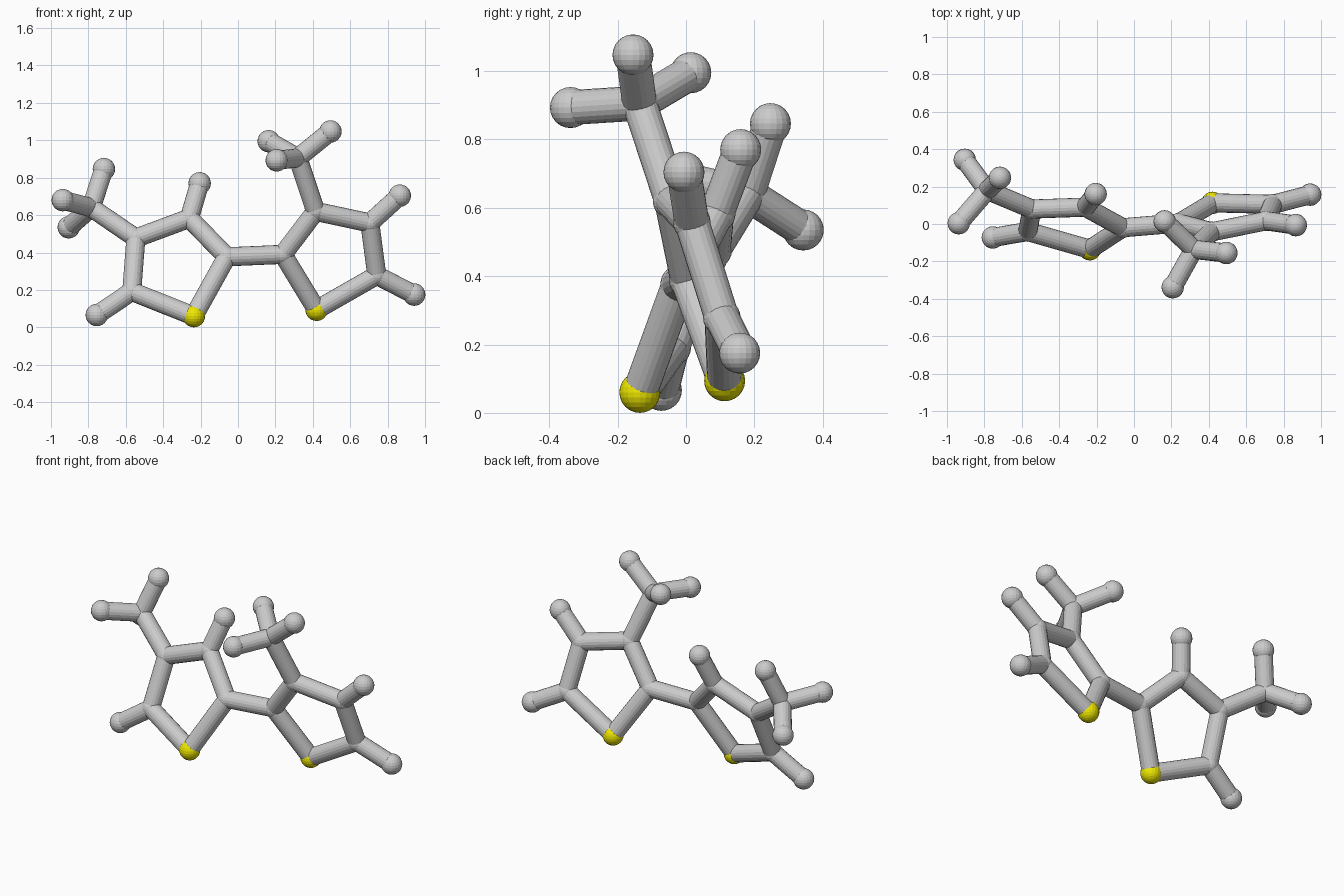
import bpy
from mathutils import Vector

if "Cube" in bpy.data.objects:
    bpy.data.objects.remove(bpy.data.objects["Cube"])

BALL_R, JOINT_R, BOND_R = 0.06, 0.055, 0.051

# Atom centres: left ring, its side group, right ring, its side group
atoms = {
    "left_sulfur": (-0.236, -0.135, 0.06),
    "left_inner": (-0.06, -0.02, 0.377),
    "left_upper": (-0.26, 0.09, 0.583),
    "left_branch": (-0.546, 0.08, 0.477),
    "left_lower": (-0.568, -0.04, 0.192),
    "left_methyl": (-0.785, 0.18, 0.64),
    "left_upper_tip": (-0.205, 0.16, 0.77),
    "left_lower_tip": (-0.755, -0.072, 0.066),
    "left_methyl_tip_a": (-0.717, 0.247, 0.846),
    "left_methyl_tip_b": (-0.937, 0.004, 0.68),
    "left_methyl_tip_c": (-0.905, 0.343, 0.535),
    "right_sulfur": (0.42, 0.113, 0.094),
    "right_inner": (0.24, 0.005, 0.39),
    "right_branch": (0.415, -0.042, 0.62),
    "right_upper": (0.705, 0.017, 0.558),
    "right_lower": (0.742, 0.105, 0.278),
    "right_methyl": (0.32, -0.136, 0.906),
    "right_upper_tip": (0.865, -0.006, 0.704),
    "right_lower_tip": (0.942, 0.157, 0.175),
    "right_methyl_tip_a": (0.494, -0.155, 1.047),
    "right_methyl_tip_b": (0.164, 0.014, 0.995),
    "right_methyl_tip_c": (0.207, -0.338, 0.893),
}

bonds = [("left_inner", "right_inner")]
for s in ("left_", "right_"):
    # Five-sided ring
    ring = ["sulfur", "inner", "upper", "branch", "lower"]
    if s == "right_":
        ring[2], ring[3] = ring[3], ring[2]
    bonds += [(s + ring[i], s + ring[(i + 1) % 5]) for i in range(5)]
    # Branches
    bonds += [(s + "branch", s + "methyl"),
              (s + "upper", s + "upper_tip"), (s + "lower", s + "lower_tip")]
    bonds += [(s + "methyl", s + "methyl_tip_" + k) for k in "abc"]

yellow = bpy.data.materials.new("yellow")
yellow.diffuse_color = (0.85, 0.8, 0.0, 1)
yellow.use_nodes = True
yellow.node_tree.nodes["Principled BSDF"].inputs["Base Color"].default_value = yellow.diffuse_color


def add_ball(name, pos):
    big = "tip" in name or "sulfur" in name
    bpy.ops.mesh.primitive_uv_sphere_add(
        segments=20, ring_count=12, radius=BALL_R if big else JOINT_R, location=pos)
    ball = bpy.context.object
    ball.name = name + "_ball"
    if "sulfur" in name:
        ball.data.materials.append(yellow)


def add_bond(a, b):
    p, q = Vector(atoms[a]), Vector(atoms[b])
    bpy.ops.mesh.primitive_cylinder_add(
        vertices=20, radius=BOND_R, depth=(q - p).length, location=(p + q) / 2,
        rotation=(q - p).to_track_quat('Z', 'Y').to_euler())
    bpy.context.object.name = "bond_" + a + "_to_" + b


for name, pos in atoms.items():
    add_ball(name, pos)
for a, b in bonds:
    add_bond(a, b)
